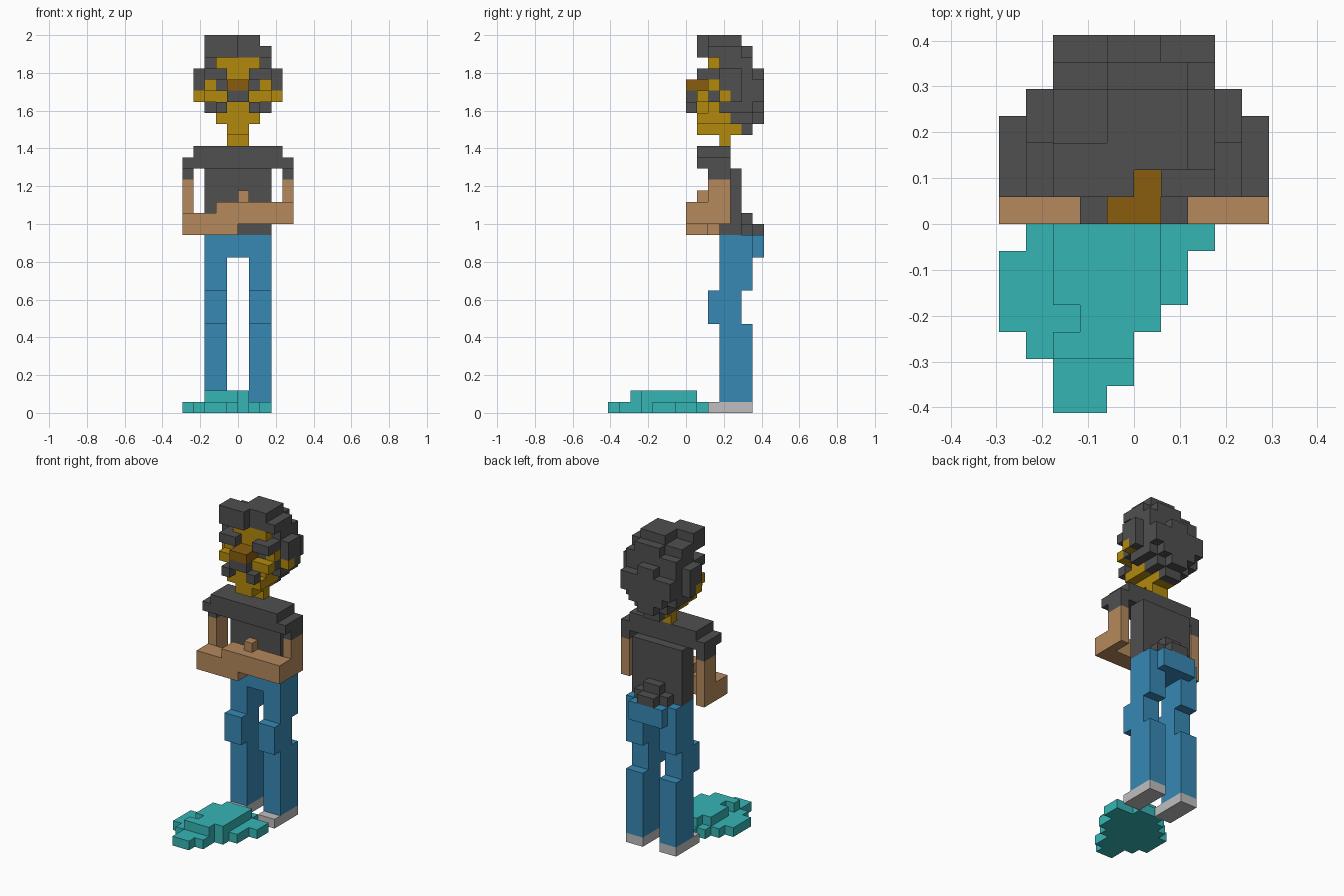
import bpy
import bmesh
from mathutils import Vector

UNIT = 1 / 17  # edge of one block

cube = bpy.data.objects.get("Cube")
if cube:
    bpy.data.objects.remove(cube, do_unlink=True)


def material(name, red, green, blue):
    mat = bpy.data.materials.new(name)
    mat.use_nodes = True
    colour = (red, green, blue, 1)
    mat.diffuse_color = colour
    mat.node_tree.nodes["Principled BSDF"].inputs["Base Color"].default_value = colour
    return mat


charcoal = material("charcoal", .08, .08, .08)
gold = material("golden skin", .45, .25, .004)
brown = material("nose brown", .25, .11, .004)
tan = material("tan skin", .46, .25, .11)
denim = material("denim blue", .037, .25, .46)
teal = material("teal", .037, .46, .46)
grey = material("shoe grey", .52, .52, .52)

parts = []      # (name, material, cells)
claimed = set()  # every block already used


def part(name, mat, *boxes, mirror=False):
    """Fill boxes given as (x range, y range, z range) with blocks."""
    cells = set()
    for (xa, xb), (ya, yb), (za, zb) in boxes:
        for x in range(xa, xb):
            for y in range(ya, yb):
                for z in range(za, zb):
                    cells.add((x, y, z))
                    if mirror:
                        cells.add((-x - 1, y, z))
    cells -= claimed
    claimed.update(cells)
    parts.append((name, mat, cells))


def build(name, mat, cells):
    """Skin the outer sides of the blocks and merge the flat areas."""
    bm = bmesh.new()
    for cell in cells:
        centre = Vector(cell) + Vector((.5, .5, .5))
        for axis in range(3):
            for sign in (-1, 1):
                normal = Vector((0, 0, 0))
                normal[axis] = sign
                if tuple(int(a + b) for a, b in zip(cell, normal)) in claimed:
                    continue
                u = Vector((0, 0, 0))
                u[(axis + 1) % 3] = .5
                v = normal.cross(u)
                middle = centre + normal / 2
                corners = (middle - u - v, middle + u - v, middle + u + v, middle - u + v)
                bm.faces.new([bm.verts.new(p * UNIT) for p in corners])
    bmesh.ops.remove_doubles(bm, verts=bm.verts, dist=UNIT / 100)
    bmesh.ops.dissolve_limit(bm, angle_limit=.01, verts=bm.verts, edges=bm.edges)
    mesh = bpy.data.meshes.new(name)
    bm.to_mesh(mesh)
    bm.free()
    mesh.materials.append(mat)
    bpy.context.collection.objects.link(bpy.data.objects.new(name, mesh))


# Facial features
part("nose", brown, ((-1, 1), (0, 2), (29, 30)))
part("moustache", charcoal,
     ((0, 1), (0, 1), (28, 29)), ((1, 2), (0, 1), (27, 28)), mirror=True)
part("eyes", charcoal, ((1, 2), (2, 3), (29, 30)), mirror=True)
part("eyebrows", charcoal,
     ((1, 3), (1, 2), (30, 31)), ((2, 3), (2, 3), (30, 31)), mirror=True)
part("sideburns", charcoal,
     ((2, 3), (2, 3), (28, 29)), ((2, 3), (3, 4), (27, 28)), mirror=True)

# Head and neck
part("head", gold,
     ((0, 2), (2, 4), (28, 32)),
     ((2, 3), (2, 3), (29, 30)),
     ((0, 3), (1, 2), (28, 29)),
     ((2, 4), (3, 4), (28, 29)),
     ((0, 1), (1, 4), (27, 28)),
     ((1, 2), (2, 4), (27, 28)),
     ((0, 2), (1, 4), (26, 27)),
     ((0, 1), (1, 5), (25, 26)), mirror=True)
part("neck", gold, ((-1, 1), (3, 4), (24, 25)))

# Hair: rounded back, then the uneven top
part("hair_back", charcoal,
     ((0, 3), (3, 6), (29, 32)),
     ((3, 4), (3, 5), (29, 31)),
     ((3, 4), (4, 5), (28, 29)),
     ((0, 3), (4, 7), (28, 30)),
     ((0, 1), (6, 7), (30, 31)),
     ((0, 3), (4, 6), (27, 28)),
     ((0, 2), (6, 7), (27, 28)),
     ((0, 2), (4, 6), (26, 27)),
     ((0, 1), (6, 7), (26, 27)),
     ((0, 1), (5, 6), (25, 26)), mirror=True)
part("hair_top", charcoal,
     ((-3, 3), (2, 5), (32, 33)),
     ((-1, 2), (5, 6), (32, 33)),
     ((-1, 2), (2, 5), (33, 34)),
     ((-3, 0), (1, 3), (32, 34)))

# Shirt
part("shirt", charcoal,
     ((0, 4), (1, 4), (23, 24)),
     ((0, 5), (1, 4), (22, 23)),
     ((4, 5), (2, 4), (21, 22)),
     ((0, 3), (3, 5), (16, 22)),
     ((0, 1), (5, 6), (17, 18)),
     ((0, 2), (5, 6), (16, 17)),
     ((0, 1), (6, 7), (16, 17)), mirror=True)

# Folded arms
part("right_arm", tan,
     ((-5, -4), (2, 4), (16, 21)),
     ((-5, 0), (0, 2), (16, 18)),
     ((-2, -1), (0, 2), (18, 19)))
part("left_arm", tan,
     ((4, 5), (2, 4), (17, 21)),
     ((-1, 5), (0, 2), (17, 19)),
     ((0, 1), (1, 2), (19, 20)))

# Trousers and shoes
part("hips", denim, ((-3, 3), (3, 6), (14, 16)), ((-2, 2), (6, 7), (14, 16)))
part("legs", denim,
     ((1, 3), (3, 6), (11, 14)),
     ((1, 3), (2, 5), (8, 11)),
     ((1, 3), (3, 6), (1, 8)), mirror=True)
part("shoes", grey, ((1, 3), (2, 6), (0, 1)), mirror=True)

# Flat heap lying in front of the feet: lower and upper layers
part("heap_base", teal,
     ((-3, -1), (-7, -6), (0, 1)),
     ((-3, 0), (-6, -5), (0, 1)),
     ((-4, 0), (-5, -4), (0, 1)),
     ((-5, 1), (-4, -3), (0, 1)),
     ((-5, 2), (-3, -1), (0, 1)),
     ((-4, 3), (-1, 0), (0, 1)),
     ((-3, 3), (0, 1), (0, 1)),
     ((-2, 1), (1, 2), (0, 1)))
part("heap_top", teal,
     ((-3, 0), (-5, -4), (1, 2)),
     ((-2, 1), (-4, -3), (1, 2)),
     ((-3, 1), (-3, 0), (1, 2)),
     ((-2, 1), (0, 1), (1, 2)))

for name, mat, cells in parts:
    build(name, mat, cells)
